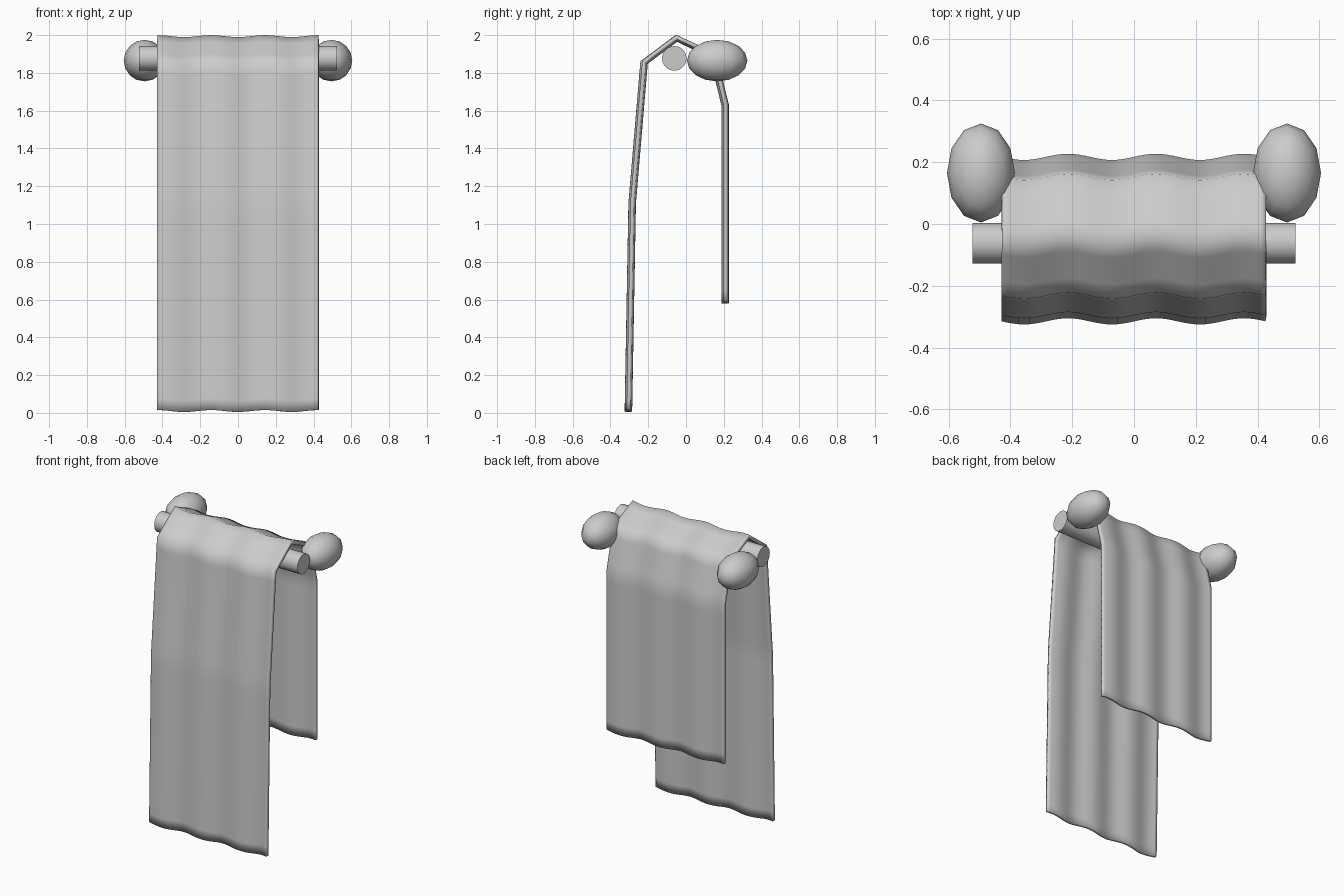
import bpy
import math

cube = bpy.data.objects.get("Cube")
if cube:
    bpy.data.objects.remove(cube, do_unlink=True)

grey = bpy.data.materials.new("plain_grey")
grey.use_nodes = True
COLOUR = (0.6, 0.6, 0.6, 1)
grey.diffuse_color = COLOUR
grey.node_tree.nodes["Principled BSDF"].inputs["Base Color"].default_value = COLOUR


def finish(obj, name, angle):
    """Name, colour and smooth one part."""
    obj.name = name
    obj.data.materials.append(grey)
    bpy.ops.object.select_all(action="DESELECT")
    obj.select_set(True)
    bpy.context.view_layer.objects.active = obj
    bpy.ops.object.shade_smooth_by_angle(angle=math.radians(angle))


# Rail
bpy.ops.mesh.primitive_cylinder_add(
    vertices=24, radius=0.065, depth=1.046, location=(0, -0.062, 1.877),
    rotation=(0, math.pi / 2, 0))
finish(bpy.context.object, "rail", 40)

# Rounded wall mounts
for side, name in ((1, "left_mount"), (-1, "right_mount")):
    bpy.ops.mesh.primitive_uv_sphere_add(
        segments=12, ring_count=8, radius=1, location=(side * 0.495, 0.165, 1.865))
    mount = bpy.context.object
    mount.scale = (0.11, 0.16, 0.11)
    bpy.ops.object.transform_apply(location=False, rotation=False, scale=True)
    finish(mount, name, 80)

# Towel: draped side profile (y, z) swept across the width with soft ripples
PROFILE = [(-0.305, 0.01), (-0.285, 1.11), (-0.222, 1.855), (-0.05, 1.983),
           (0.143, 1.893), (0.207, 1.63), (0.207, 0.583)]
HALF_WIDTH = 0.427
COLUMNS = 48
STEP = 0.06

path = [PROFILE[0]]
for (y0, z0), (y1, z1) in zip(PROFILE, PROFILE[1:]):
    n = max(2, round(math.hypot(y1 - y0, z1 - z0) / STEP))
    path += [(y0 + (y1 - y0) * i / n, z0 + (z1 - z0) * i / n) for i in range(1, n + 1)]

verts, faces = [], []
for y, z in path:
    for c in range(COLUMNS + 1):
        t = 2 * c / COLUMNS - 1
        phase = 3 * math.pi * t
        verts.append((HALF_WIDTH * t, y + 0.01 * math.sin(phase),
                      z - 0.005 * math.cos(phase)))
row = COLUMNS + 1
for r in range(len(path) - 1):
    for c in range(COLUMNS):
        a = r * row + c
        faces.append((a, a + 1, a + row + 1, a + row))

mesh = bpy.data.meshes.new("towel")
mesh.from_pydata(verts, [], faces)
towel = bpy.data.objects.new("towel", mesh)
bpy.context.collection.objects.link(towel)
finish(towel, "towel", 180)
solid = towel.modifiers.new("thickness", "SOLIDIFY")
solid.thickness = 0.02
solid.offset = 0
solid.use_even_offset = True
